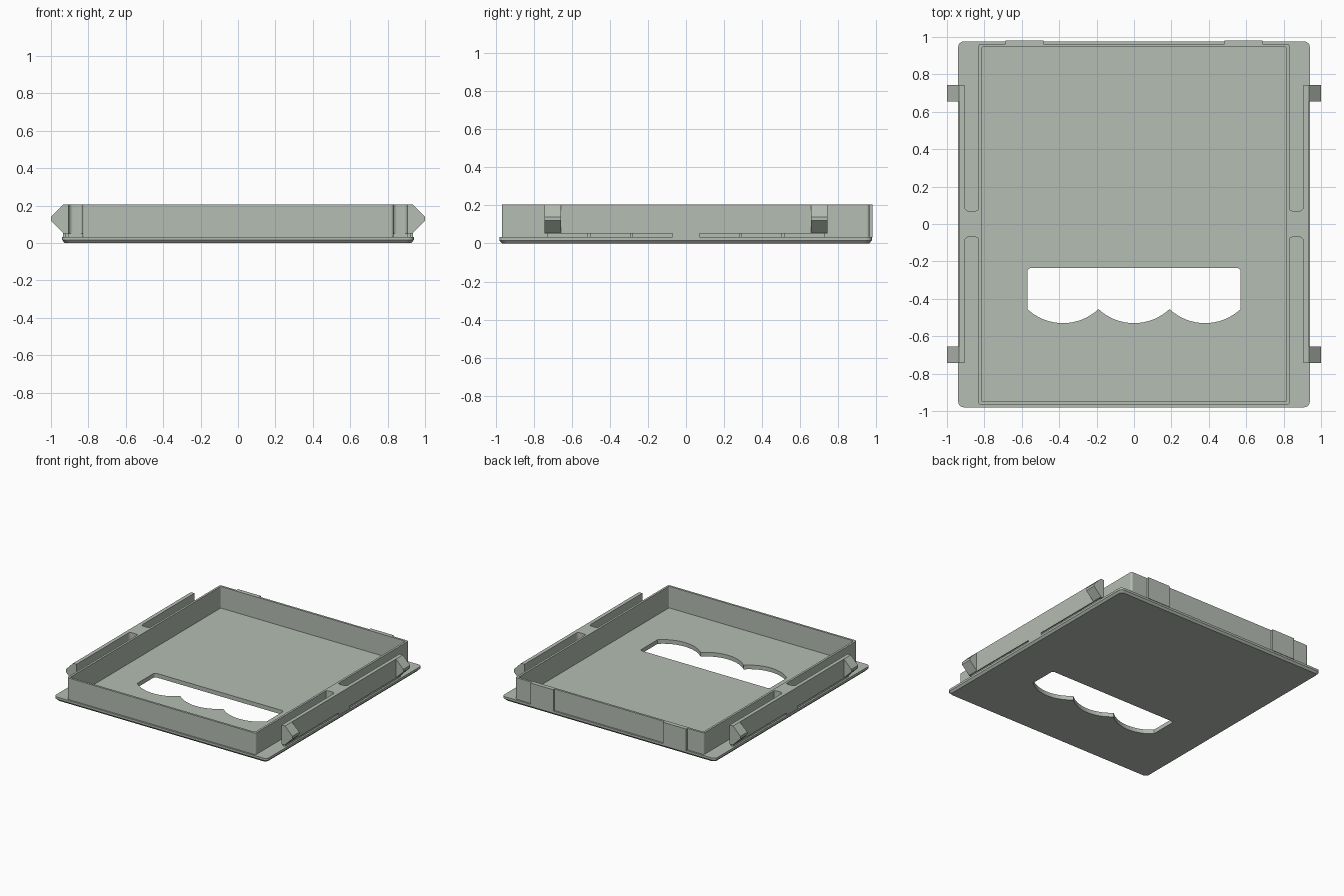
import bpy, bmesh
from math import cos, sin, pi, radians, asin

if "Cube" in bpy.data.objects:
    bpy.data.objects.remove(bpy.data.objects["Cube"])

mat = bpy.data.materials.new("sage_grey")
mat.use_nodes = True
COLOUR = (0.46, 0.51, 0.45, 1)
mat.diffuse_color = COLOUR
mat.node_tree.nodes["Principled BSDF"].inputs["Base Color"].default_value = COLOUR

BASE_TOP, TOP = 0.033, 0.205
MID_Y = -0.002


def arc(cx, cy, r, a0, a1, n=6):
    return [(cx + r * cos(radians(a0 + (a1 - a0) * i / n)),
             cy + r * sin(radians(a0 + (a1 - a0) * i / n))) for i in range(n + 1)]


def rounded_rect(hx, hy, r):
    """Counter-clockwise outline centred on the tray."""
    pts = []
    for sx, sy, a in ((1, 1, 0), (-1, 1, 90), (-1, -1, 180), (1, -1, 270)):
        pts += arc(sx * (hx - r), MID_Y + sy * (hy - r), r, a, a + 90)
    return pts


def loft(name, loops, ring=False, mirror=False):
    """Bridge equal outlines (points, z); cap the ends or join them as a ring."""
    bm = bmesh.new()
    rows = [[bm.verts.new((x, y, z)) for x, y in pts] for pts, z in loops]
    n = len(rows[0])
    pairs = list(zip(rows, rows[1:]))
    if ring:
        pairs.append((rows[-1], rows[0]))
    else:
        bm.faces.new(rows[0])
        bm.faces.new(rows[-1])
    for a, b in pairs:
        for i in range(n):
            j = (i + 1) % n
            bm.faces.new((a[i], a[j], b[j], b[i]))
    return finish(name, bm, mirror)


def finish(name, bm, mirror):
    bmesh.ops.recalc_face_normals(bm, faces=bm.faces)
    mesh = bpy.data.meshes.new(name)
    bm.to_mesh(mesh)
    bm.free()
    mesh.materials.append(mat)
    ob = bpy.data.objects.new(name, mesh)
    bpy.context.collection.objects.link(ob)
    if mirror:
        ob.modifiers.new("mirror", "MIRROR").use_axis[0] = True
    return ob


def box(name, x0, x1, y0, y1, z0, z1, mirror=True):
    pts = [(x0, y0), (x1, y0), (x1, y1), (x0, y1)]
    return loft(name, [(pts, z0), (pts, z1)], mirror=mirror)


# base plate with a chamfered underside
edge = rounded_rect(0.94, 0.978, 0.03)
base = loft("base_plate", [(rounded_rect(0.926, 0.964, 0.03), 0),
                           (edge, 0.016), (edge, BASE_TOP)])

# window opening with three scallops along its front edge
hw, back, cusp, sag = 0.57, -0.235, -0.455, 0.075
half = hw / 3
r = (half ** 2 + sag ** 2) / (2 * sag)
swing = asin(half / r) * 180 / pi
outline = arc(hw - 0.02, back - 0.02, 0.02, 0, 90) + arc(-hw + 0.02, back - 0.02, 0.02, 90, 180)
for k in (-1, 0, 1):
    scallop = arc(2 * half * k, cusp - sag + r, r, 270 - swing, 270 + swing, 16)
    outline += scallop if k == -1 else scallop[1:]
cutter = loft("window_cutter", [(outline, -0.1), (outline, 0.1)])
cutter.hide_render = True
cutter.display_type = "WIRE"
cutter.hide_set(True)
cut = base.modifiers.new("window", "BOOLEAN")
cut.object = cutter
cut.operation = "DIFFERENCE"
cut.solver = "EXACT"

# upright tray wall
outer = rounded_rect(0.832, 0.965, 0.015)
inner = rounded_rect(0.815, 0.948, 0.008)
loft("tray_wall", [(outer, BASE_TOP - 0.005), (outer, TOP),
                   (inner, TOP), (inner, BASE_TOP - 0.005)], ring=True)

# side rails joined to the wall by a filleted bridge
wall, rail_in, rail_out, end, bridge, f = 0.828, 0.905, 0.935, 0.742, 0.07, 0.022
upper = [(rail_out, end), (rail_in, end)]
upper += arc(rail_in - f, bridge + f, f, 0, -90)
upper += arc(wall + f, bridge + f, f, -90, -180)
rail = upper + [(x, -y) for x, y in reversed(upper)]
loft("side_rail", [(rail, 0.052), (rail, TOP)], mirror=True)
box("bridge_foot", wall, rail_out, -bridge, bridge, BASE_TOP - 0.005, 0.052)

# low strips under the rails, split by narrow gaps
for side in (-1, 1):
    for i in range(3):
        a = side * (0.07 + 0.222 * i)
        b = side * (0.282 + 0.222 * i)
        box("rail_strip", rail_in, 0.926, min(a, b), max(a, b), BASE_TOP - 0.005, 0.052)

# wedge clips on the rails
for y0 in (-0.742, 0.655):
    bm = bmesh.new()
    profile = [(0.92, 0.055), (0.935, 0.055), (1, 0.12), (1, 0.14), (0.935, TOP), (0.92, TOP)]
    face = bm.faces.new([bm.verts.new((x, y0, z)) for x, z in profile])
    new = bmesh.ops.extrude_face_region(bm, geom=[face])["geom"]
    bmesh.ops.translate(bm, vec=(0, 0.087, 0),
                        verts=[v for v in new if isinstance(v, bmesh.types.BMVert)])
    finish("clip", bm, True)

# raised pads on the back wall
box("back_pad", 0.485, 0.687, 0.955, 0.98, BASE_TOP - 0.003, TOP)
